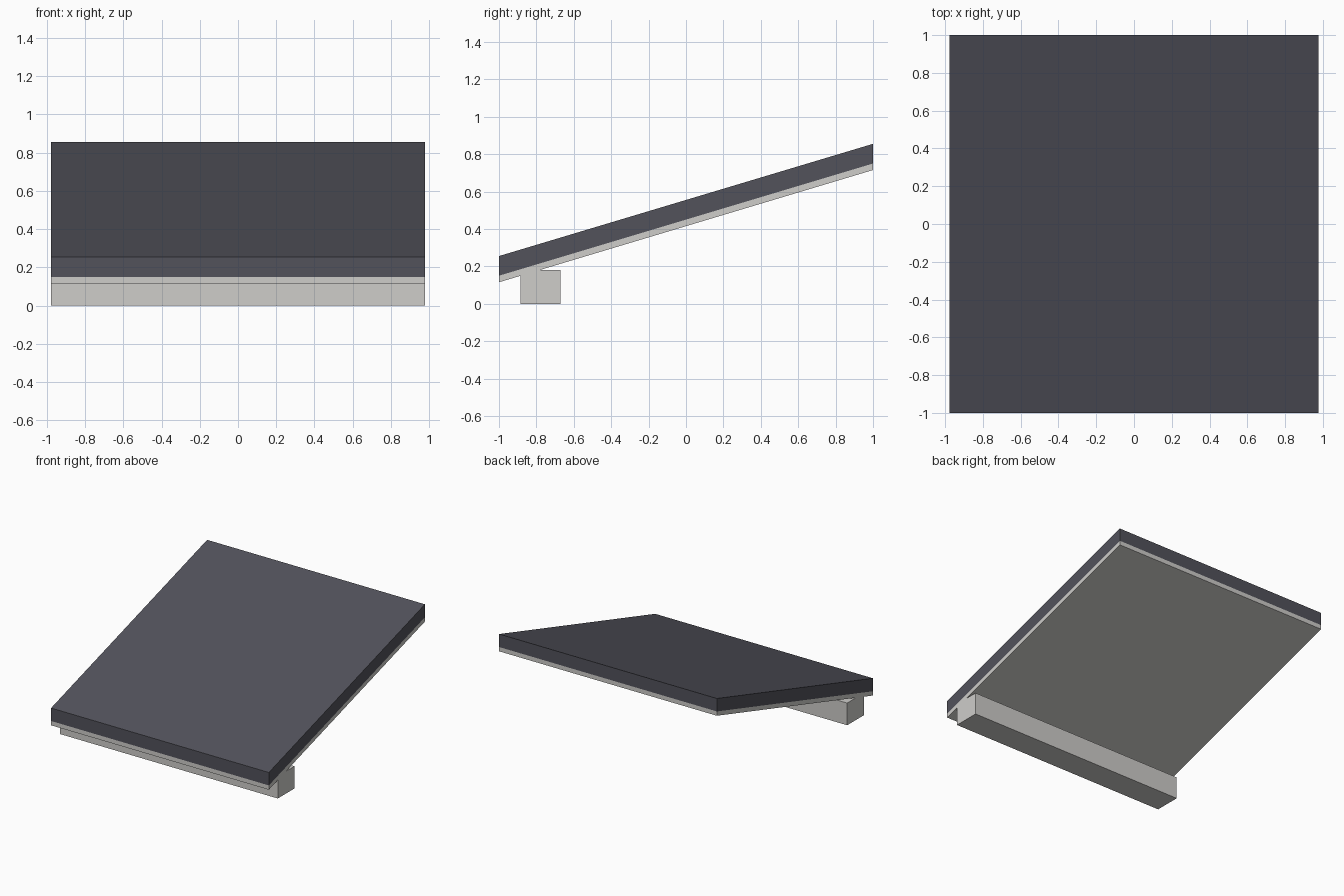
import bpy, bmesh

if "Cube" in bpy.data.objects:
    bpy.data.objects.remove(bpy.data.objects["Cube"])

HALF_X = 0.977


def material(name, rgb):
    m = bpy.data.materials.new(name)
    m.diffuse_color = (*rgb, 1.0)
    m.use_nodes = True
    m.node_tree.nodes["Principled BSDF"].inputs["Base Color"].default_value = m.diffuse_color
    return m


def extruded_profile(name, profile, mat):
    """Extrude a closed (y, z) profile across the full width in x."""
    bm = bmesh.new()
    face = bm.faces.new([bm.verts.new((-HALF_X, y, z)) for y, z in profile])
    ext = bmesh.ops.extrude_face_region(bm, geom=[face])
    moved = [v for v in ext["geom"] if isinstance(v, bmesh.types.BMVert)]
    bmesh.ops.translate(bm, verts=moved, vec=(2 * HALF_X, 0, 0))
    bmesh.ops.recalc_face_normals(bm, faces=bm.faces)
    mesh = bpy.data.meshes.new(name)
    bm.to_mesh(mesh)
    bm.free()
    mesh.materials.append(mat)
    obj = bpy.data.objects.new(name, mesh)
    bpy.context.collection.objects.link(obj)
    return obj


def sloped_layer(name, low, high, mat, rise=0.60):
    """Tilted slab with plumb-cut ends; low/high are heights at the front edge."""
    return extruded_profile(
        name, [(-1, low), (1, low + rise), (1, high + rise), (-1, high)], mat)


slate = material("dark slate", (0.085, 0.085, 0.105))
plaster = material("light grey", (0.62, 0.61, 0.59))

# Roof covering and the thin lining beneath it
sloped_layer("roof_slab", 0.15, 0.255, slate)
sloped_layer("roof_lining", 0.115, 0.15, plaster)

# Support beam along the low edge, its top let into the lining
extruded_profile("support_beam",
                 [(-0.885, 0), (-0.67, 0), (-0.67, 0.18), (-0.885, 0.18)], plaster)
